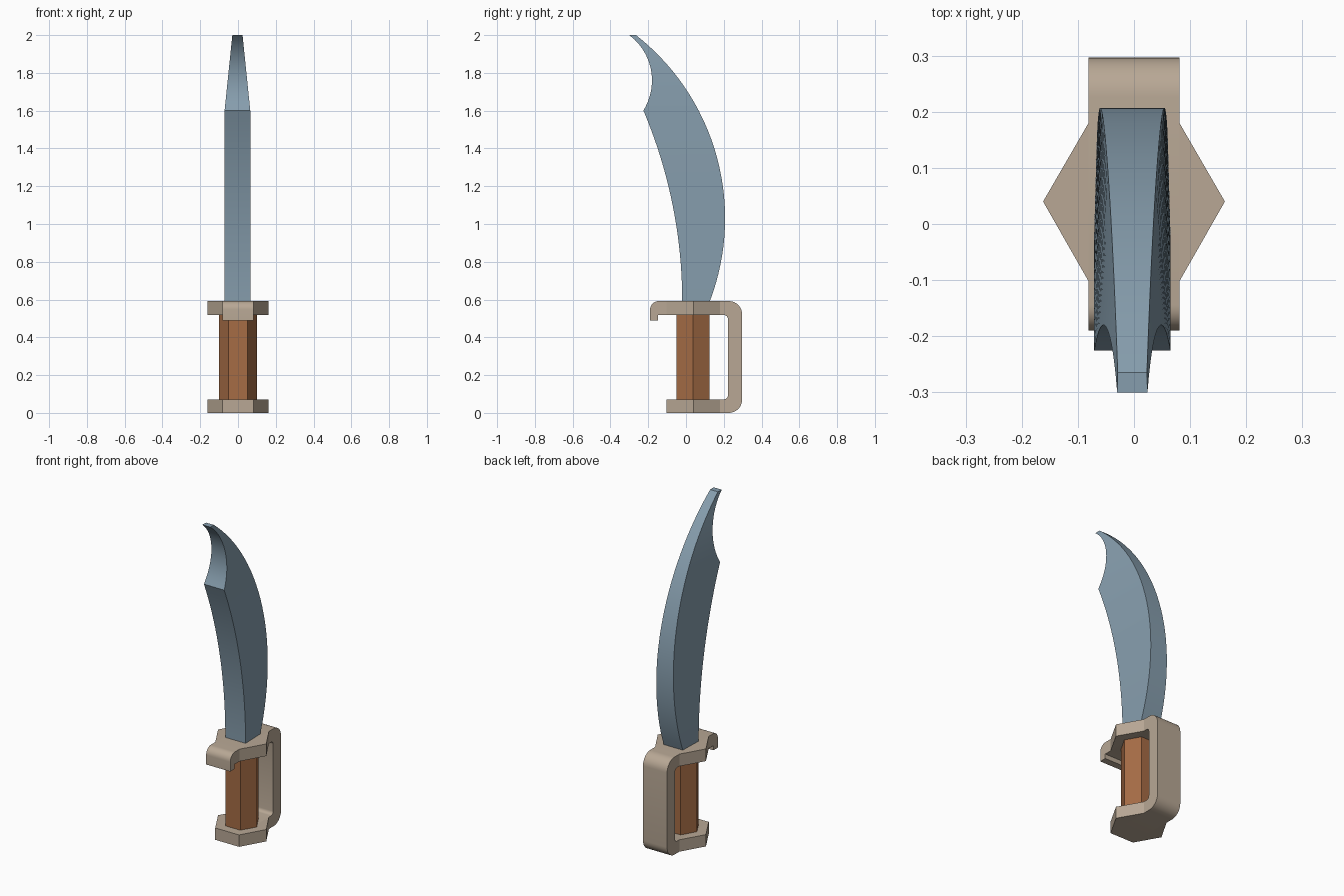
import bpy, bmesh, math

if "Cube" in bpy.data.objects:
    bpy.data.objects.remove(bpy.data.objects["Cube"])


def material(name, rgb):
    m = bpy.data.materials.new(name)
    m.diffuse_color = (*rgb, 1)
    m.use_nodes = True
    m.node_tree.nodes["Principled BSDF"].inputs["Base Color"].default_value = m.diffuse_color
    return m


def finish(bm, name, mat):
    bmesh.ops.recalc_face_normals(bm, faces=bm.faces)
    me = bpy.data.meshes.new(name)
    bm.to_mesh(me)
    bm.free()
    ob = bpy.data.objects.new(name, me)
    bpy.context.collection.objects.link(ob)
    me.materials.append(mat)
    bpy.ops.object.select_all(action='DESELECT')
    ob.select_set(True)
    bpy.context.view_layer.objects.active = ob
    bpy.ops.object.shade_smooth_by_angle(angle=math.radians(25))
    return ob


def prism(bm, start, end):
    """Closed prism between two matching rings of points."""
    a = [bm.verts.new(p) for p in start]
    b = [bm.verts.new(p) for p in end]
    bm.faces.new(a)
    bm.faces.new(b)
    n = len(a)
    for i in range(n):
        bm.faces.new((a[i], a[(i + 1) % n], b[(i + 1) % n], b[i]))


def arc(cy, cz, r, a0, a1, n=8):
    return [(cy + r * math.cos(math.radians(a0 + (a1 - a0) * i / n)),
             cz + r * math.sin(math.radians(a0 + (a1 - a0) * i / n))) for i in range(n + 1)]


steel = material("steel", (0.24, 0.34, 0.42))
brass = material("pale_metal", (0.48, 0.39, 0.30))
wood = material("wood", (0.38, 0.15, 0.06))

# Hexagonal grip
bm = bmesh.new()
ring = [(0.1 * math.cos(i * math.pi / 3), 0.037 + 0.1 * math.sin(i * math.pi / 3)) for i in range(6)]
prism(bm, [(x, y, 0.07) for x, y in ring], [(x, y, 0.52) for x, y in ring])
finish(bm, "grip", wood)

# Guard: hooked crosspiece, knuckle bow and pommel as one bent strip
W = 0.081
profile = [(-0.104, 0.0)]
profile += arc(0.227, 0.07, 0.07, -90, 0)
profile += arc(0.227, 0.522, 0.07, 0, 90)
profile += arc(-0.145, 0.547, 0.045, 90, 180)
profile += [(-0.19, 0.49), (-0.148, 0.49), (-0.148, 0.518)]
profile += arc(0.202, 0.498, 0.02, 90, 0, 4)
profile += arc(0.202, 0.092, 0.02, 0, -90, 4)
profile += [(-0.104, 0.072)]
bm = bmesh.new()
prism(bm, [(-W, y, z) for y, z in profile], [(W, y, z) for y, z in profile])
# Side points that make the crosspiece and pommel hexagonal
for z0, z1 in ((0.0, 0.072), (0.518, 0.592)):
    for s in (-1, 1):
        tri = [(s * W, -0.102), (s * 0.162, 0.04), (s * W, 0.18)]
        prism(bm, [(x, y, z0) for x, y in tri], [(x, y, z1) for x, y in tri])
finish(bm, "guard", brass)


# Blade: front and back edges are circular arcs, tapering in thickness
def bow(z, top, mid, r):
    return top - r + math.sqrt(r * r - (z - mid) ** 2)


def spine_width(z):
    t = (2.0 - z) / 1.41
    return 0.026 + 0.062 * t - 0.024 * t * t


levels = [0.585 + 1.015 * i / 20 for i in range(21)] + [1.6 + 0.4 * i / 16 for i in range(1, 17)]
bm = bmesh.new()
rows = []
for z in levels:
    if z <= 1.6001:
        yf, wf = bow(z, -0.02, 0.59, 2.59), 0.068
    else:
        yf, wf = bow(z, -0.18, 1.76, 0.3), 0.068 - 0.041 * (z - 1.6) / 0.4
    yb, wb = bow(z, 0.207, 1.03, 1.233), spine_width(z)
    rows.append([bm.verts.new((x - 0.003, y, z)) for x, y in
                 ((-wf, yf), (wf, yf), (wb, yb), (-wb, yb))])
for a, b in zip(rows, rows[1:]):
    for i in range(4):
        j = (i + 1) % 4
        bm.faces.new((a[i], a[j], b[j], b[i]))
bm.faces.new(rows[0])
bm.faces.new(rows[-1])
finish(bm, "blade", steel)
